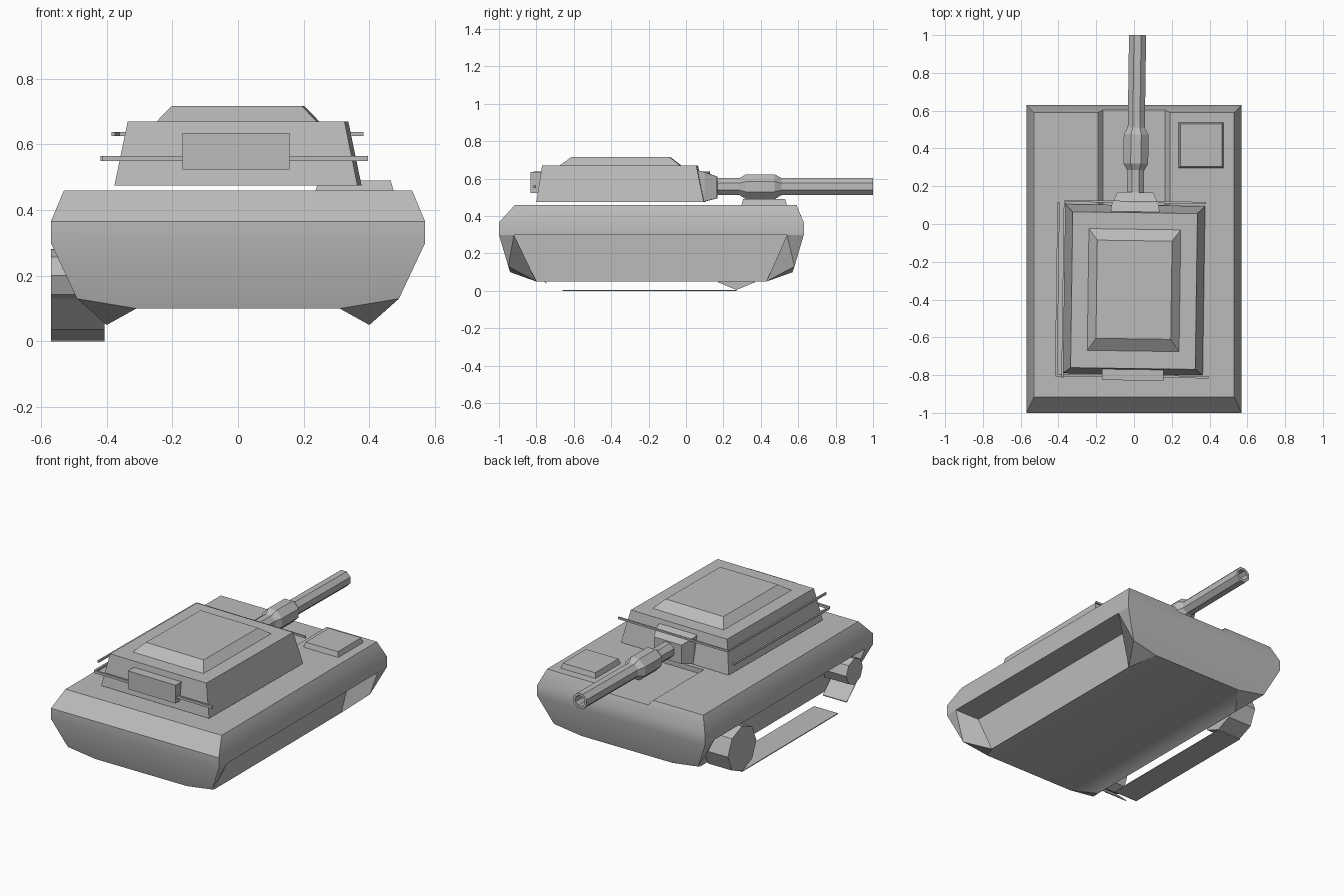
import bpy, bmesh, math
from mathutils import Vector, Matrix

cube = bpy.data.objects.get("Cube")
if cube:
    bpy.data.objects.remove(cube, do_unlink=True)

grey = bpy.data.materials.new("plain_grey")
grey.use_nodes = True
colour = (0.5, 0.5, 0.5, 1)
grey.diffuse_color = colour
grey.node_tree.nodes["Principled BSDF"].inputs["Base Color"].default_value = colour

TURN = (Matrix.Translation((0, -0.35, 0)) @ Matrix.Rotation(math.radians(-0.8), 4, 'Z')
        @ Matrix.Translation((0, 0.35, 0)))


def finish(name, bm, turn=False, smooth=False):
    bmesh.ops.remove_doubles(bm, verts=bm.verts, dist=0.0005)
    bmesh.ops.recalc_face_normals(bm, faces=bm.faces)
    if turn:
        bm.transform(TURN)
    mesh = bpy.data.meshes.new(name)
    bm.to_mesh(mesh)
    bm.free()
    mesh.materials.append(grey)
    ob = bpy.data.objects.new(name, mesh)
    bpy.context.collection.objects.link(ob)
    if smooth:
        bpy.ops.object.select_all(action='DESELECT')
        ob.select_set(True)
        bpy.context.view_layer.objects.active = ob
        bpy.ops.object.shade_smooth_by_angle(angle=math.radians(30))
    return ob


def face(bm, *points):
    bm.faces.new([bm.verts.new(p) for p in points])


def rect(x, y0, y1, z, cx=0):
    return [Vector((cx + sx * x, y, z)) for sx, y in ((-1, y0), (1, y0), (1, y1), (-1, y1))]


def loft(name, rings, turn=False, closed=False):
    """Skin a run of rings; cap the ends or join last to first."""
    bm = bmesh.new()
    pairs = list(zip(rings, rings[1:]))
    if closed:
        pairs.append((rings[-1], rings[0]))
    else:
        face(bm, *rings[0])
        face(bm, *rings[-1])
    for a, b in pairs:
        for i in range(len(a)):
            j = (i + 1) % len(a)
            face(bm, a[i], a[j], b[j], b[i])
    return finish(name, bm, turn)


def box(name, x0, x1, y0, y1, z0, z1, turn=True):
    mid, half = (x0 + x1) / 2, (x1 - x0) / 2
    return loft(name, [rect(half, y0, y1, z0, mid), rect(half, y0, y1, z1, mid)], turn)


def ring_y(y, r, z, sides=8):
    turn = math.pi / sides
    return [Vector((r * math.cos(2 * math.pi * i / sides + turn), y,
                    z + r * math.sin(2 * math.pi * i / sides + turn))) for i in range(sides)]


# Hull: tapered ends, open track bays on both sides, sunken front deck panel
bm = bmesh.new()
top = rect(0.53, -0.915, 0.59, 0.46)
belt = rect(0.57, -1, 0.63, 0.365)
skirt = rect(0.57, -1, 0.63, 0.30)
for i in range(4):
    j = (i + 1) % 4
    face(bm, belt[i], belt[j], skirt[j], skirt[i])
    if i != 2:
        face(bm, top[i], top[j], belt[j], belt[i])


def panel(s):
    return [(s * 0.19, 0.59, 0.46), (s * 0.165, 0.603, 0.43),
            (s * 0.19, 0.10, 0.46), (s * 0.165, 0.10, 0.43)]


L, R = panel(-1), panel(1)
face(bm, top[0], top[1], top[2], R[0], R[2], L[2], L[0], top[3])
face(bm, top[2], R[0], R[1], L[1], L[0], top[3], belt[3], belt[2])
face(bm, L[1], R[1], R[3], L[3])
face(bm, L[2], R[2], R[3], L[3])
for P in (L, R):
    face(bm, P[0], P[1], P[3], P[2])


def corner(s, rear):
    ys = (-1, -0.95, -0.80, -0.94, -0.92) if rear else (0.63, 0.58, 0.43, 0.57, 0.54)
    xz = ((0.57, 0.30), (0.49, 0.13), (0.40, 0.05), (0.31, 0.10), (0.57, 0.30))
    return [(s * x, y, z) for (x, z), y in zip(xz, ys)] + [(s * 0.40, ys[4], 0.30)]


corners = {(s, r): corner(s, r) for s in (-1, 1) for r in (0, 1)}
for c in corners.values():
    a, b, tip, d, e, f = c
    face(bm, a, b, d)
    face(bm, b, tip, d)
    face(bm, a, e, b)
    face(bm, e, f, tip, b)
for s in (-1, 1):
    n, m = corners[s, 0], corners[s, 1]
    for i, j in ((4, 5), (5, 2), (2, 3)):
        face(bm, n[i], n[j], m[j], m[i])
for r in (0, 1):
    n, m = corners[-1, r], corners[1, r]
    face(bm, n[0], m[0], m[3], n[3])
face(bm, *[corners[k][3] for k in ((-1, 0), (1, 0), (1, 1), (-1, 1))])
finish("hull", bm, smooth=True)

# Deck hatch
loft("deck_hatch", [rect(0.12, 0.295, 0.54, 0.455, 0.355),
                    rect(0.11, 0.305, 0.53, 0.49, 0.355)])

# Turret and raised roof
loft("turret", [rect(0.37, -0.795, 0.10, 0.475), rect(0.33, -0.765, 0.06, 0.67)], True)
loft("turret_roof", [rect(0.245, -0.675, -0.025, 0.668),
                     rect(0.198, -0.608, -0.088, 0.717)], True)

# Gun mantlet, a wedge narrowing towards the gun
loft("gun_mantlet", [[Vector((sx * x, y, z)) for sx, z in
                      ((-1, z0), (1, z0), (1, z1), (-1, z1))]
                     for x, y, z0, z1 in ((0.13, 0.06, 0.478, 0.645),
                                          (0.125, 0.10, 0.478, 0.635),
                                          (0.095, 0.168, 0.495, 0.61))], True)

# Barrel with a hollow muzzle and thick sleeve
GUN_Z = 0.557
barrel = [(0.15, 0.049), (0.285, 0.049), (0.32, 0.071), (0.475, 0.071),
          (0.51, 0.049), (1.0, 0.049), (1.0, 0.033), (0.85, 0.033)]
loft("gun_barrel", [ring_y(y, r, GUN_Z) for y, r in barrel], True)

# Rear stowage box and thin rails round the turret
box("stowage_box", -0.163, 0.163, -0.828, -0.765, 0.523, 0.635)
box("rear_rail", -0.408, 0.402, -0.812, -0.80, 0.549, 0.564)
box("front_rail", -0.37, 0.375, 0.112, 0.122, 0.625, 0.637)
box("lower_side_rail", -0.412, -0.40, -0.80, 0.11, 0.549, 0.564)
box("upper_side_rail", -0.378, -0.368, -0.82, 0.12, 0.625, 0.637)


# Track wheels and track plates in one bay
TRACK_IN, TRACK_OUT = -0.407, -0.57


def wheel(name, y, z, r, sides=8):
    rings = [[Vector((x, y + r * math.sin(2 * math.pi * i / sides),
                      z - r * math.cos(2 * math.pi * i / sides))) for i in range(sides)]
             for x in (TRACK_OUT, TRACK_IN)]
    return loft(name, rings)


def track_plate(name, y0, z0, y1, z1):
    rings = [[Vector((x, y, z)) for y, z in
              ((y0, z0), (y1, z1), (y1, z1 + 0.005), (y0, z0 + 0.005))]
             for x in (TRACK_OUT, TRACK_IN)]
    return loft(name, rings)


wheel("drive_wheel", 0.27, 0.143, 0.138)
wheel("idler_wheel", -0.82, 0.20, 0.08)
track_plate("lower_track", -0.66, 0.0, 0.27, 0.0)
track_plate("rear_track", -0.745, 0.037, -0.88, 0.162)
